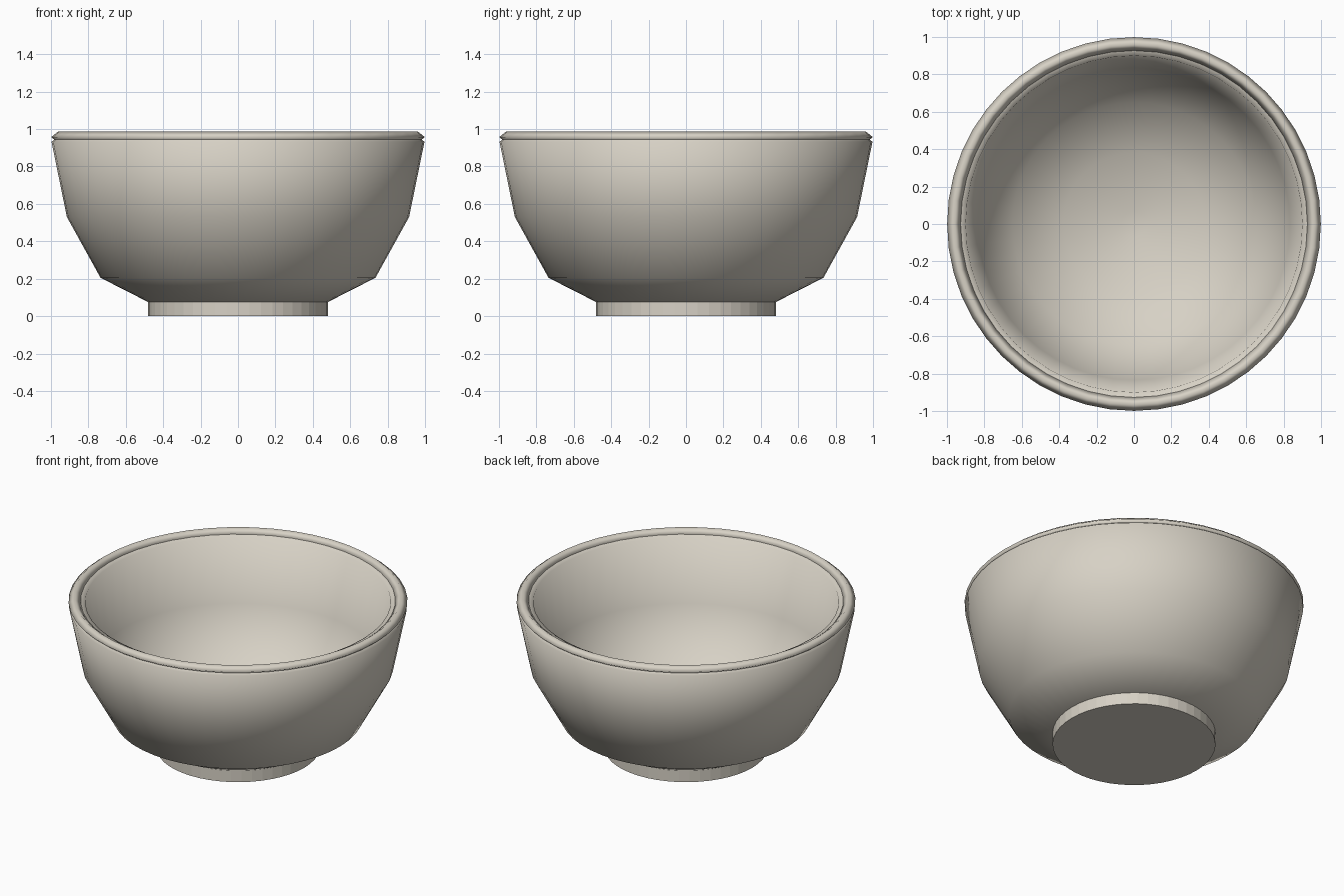
import bpy, bmesh, math

SEGMENTS = 48

cube = bpy.data.objects.get("Cube")
if cube:
    bpy.data.objects.remove(cube, do_unlink=True)

# One glazed stone colour for the whole bowl
glaze = bpy.data.materials.new("warm_grey_ceramic")
glaze.use_nodes = True
colour = (0.68, 0.64, 0.56, 1)
glaze.diffuse_color = colour
bsdf = glaze.node_tree.nodes["Principled BSDF"]
bsdf.inputs["Base Color"].default_value = colour
bsdf.inputs["Roughness"].default_value = 0.6


def lathe(name, profile, closed=False, cap_ends=False, smooth=True):
    """Turn a (radius, height) profile around the z axis."""
    bm = bmesh.new()
    rings = []
    for radius, height in profile:
        ring = []
        for i in range(SEGMENTS):
            a = math.tau * i / SEGMENTS
            ring.append(bm.verts.new((radius * math.cos(a), radius * math.sin(a), height)))
        rings.append(ring)
    pairs = list(zip(rings, rings[1:]))
    if closed:
        pairs.append((rings[-1], rings[0]))
    for low, high in pairs:
        for i in range(SEGMENTS):
            j = (i + 1) % SEGMENTS
            bm.faces.new((low[i], low[j], high[j], high[i])).smooth = smooth
    if cap_ends:
        for ring in (rings[0][::-1], rings[-1]):
            bm.faces.new(ring).smooth = smooth
    bmesh.ops.recalc_face_normals(bm, faces=bm.faces)
    mesh = bpy.data.meshes.new(name)
    bm.to_mesh(mesh)
    bm.free()
    mesh.materials.append(glaze)
    obj = bpy.data.objects.new(name, mesh)
    bpy.context.collection.objects.link(obj)
    return obj


# Foot: short faceted disc
lathe("foot", [(0.48, 0), (0.48, 0.077)], cap_ends=True, smooth=False)

# Bowl wall: outside going up, over the lip, inside going down to the small floor
outside = [(0.48, 0.075), (0.735, 0.205), (0.915, 0.53), (0.997, 0.932)]
lip = [(0.96, 0.962), (0.9, 0.95)]
inside = [(0.835, 0.55), (0.65, 0.28), (0.38, 0.145), (0.068, 0.081)]
lathe("bowl", outside + lip + inside, cap_ends=True)

# Rim: diamond-section ring resting on the lip
bead_width, bead_height = 0.036, 0.029
rim_profile = [(0.963 + bead_width * math.cos(k * math.tau / 4),
                0.957 + bead_height * math.sin(k * math.tau / 4)) for k in range(4)]
lathe("rim", rim_profile, closed=True)
